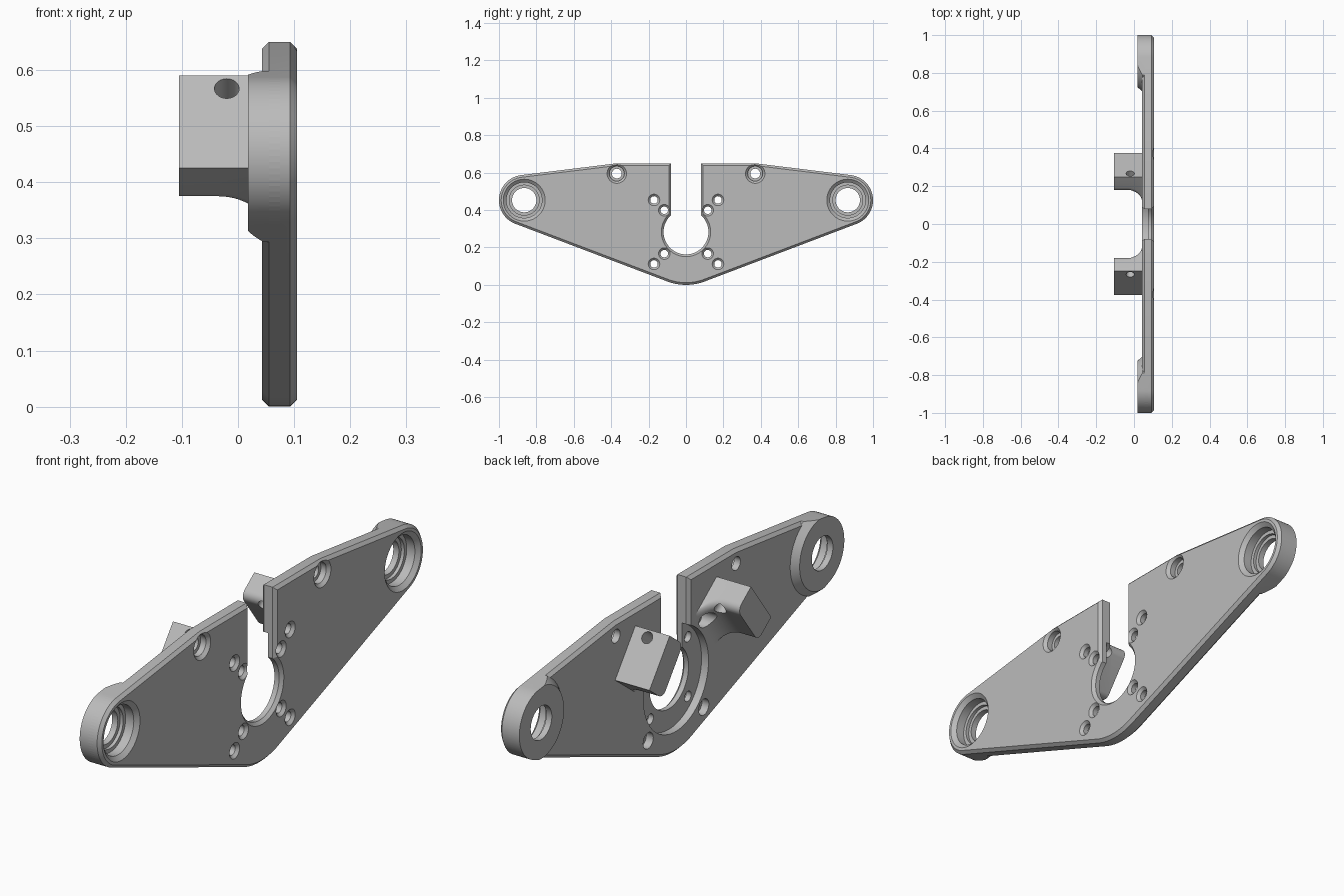
import bpy, bmesh
from math import cos, sin, acos, atan2, pi, sqrt, radians
from mathutils import Vector

if "Cube" in bpy.data.objects:
    bpy.data.objects.remove(bpy.data.objects["Cube"], do_unlink=True)

grey = bpy.data.materials.new("machined_grey")
grey.use_nodes = True
COLOUR = (0.5, 0.5, 0.5, 1)
grey.diffuse_color = COLOUR
grey.node_tree.nodes["Principled BSDF"].inputs["Base Color"].default_value = COLOUR

FRONT, BACK = 0.105, 0.043      # plate faces along x
HUB, HUB_R, KEY_R, SLOT = (0, 0.283), 0.283, 0.12, 0.08
END, END_R = (0.865, 0.453), 0.135
TOP_Z, TOP_Y = 0.65, 0.37


def loft(name, rings, chamfer=0):
    """Solid through matching rings of points, capped at both ends."""
    bm = bmesh.new()
    rows = [[bm.verts.new(p) for p in ring] for ring in rings]
    n = len(rows[0])
    for a, b in zip(rows, rows[1:]):
        for i in range(n):
            j = (i + 1) % n
            bm.faces.new((a[i], a[j], b[j], b[i]))
    caps = [bm.faces.new(rows[0]), bm.faces.new(rows[-1])]
    bmesh.ops.recalc_face_normals(bm, faces=bm.faces)
    if chamfer:
        edges = [e for f in caps for e in f.edges]
        bmesh.ops.bevel(bm, geom=edges, offset=chamfer, segments=1, affect='EDGES')
    mesh = bpy.data.meshes.new(name)
    bm.to_mesh(mesh)
    bm.free()
    mesh.materials.append(grey)
    obj = bpy.data.objects.new(name, mesh)
    bpy.context.collection.objects.link(obj)
    return obj


def turned(name, y, z, profile, n=48):
    """Solid of revolution about an x-parallel axis, profile of (x, radius)."""
    return loft(name, [[(x, y + r * cos(2 * pi * i / n), z + r * sin(2 * pi * i / n))
                        for i in range(n)] for x, r in profile])


def combine(body, tool, operation):
    mod = body.modifiers.new("combine", 'BOOLEAN')
    mod.operation, mod.solver, mod.object = operation, 'EXACT', tool
    bpy.context.view_layer.objects.active = body
    bpy.ops.object.modifier_apply(modifier=mod.name)
    bpy.data.objects.remove(tool, do_unlink=True)


def arc(c, r, a, b, n):
    return [(c[0] + r * cos(a + (b - a) * i / n), c[1] + r * sin(a + (b - a) * i / n))
            for i in range(n + 1)]


def outline():
    """Winged plate outline with the keyhole slot, as (y, z) points."""
    dy, dz = END[0] - HUB[0], END[1] - HUB[1]
    low = atan2(dz, dy) - acos((HUB_R - END_R) / sqrt(dy * dy + dz * dz))
    py, pz = TOP_Y - END[0], TOP_Z - END[1]
    high = atan2(pz, py) - acos(END_R / sqrt(py * py + pz * pz))
    half = arc(HUB, HUB_R, -pi / 2, low, 8) + arc(END, END_R, low, high, 32)
    half += [(TOP_Y, TOP_Z), (SLOT, TOP_Z)]
    half += arc(HUB, KEY_R, acos(SLOT / KEY_R), -pi / 2, 28)
    return half + [(-y, z) for y, z in half[-2:0:-1]]


def prism(name, x0, x1, chamfer=0):
    return loft(name, [[(x, y, z) for y, z in outline()] for x in (x0, x1)], chamfer)


# Slanted lug: outer face from low corner to high corner, thickness going inwards
LOW, HIGH = Vector((0.375, 0.425)), Vector((0.25, 0.59))
ALONG = (HIGH - LOW).normalized()
INWARD = Vector((-ALONG.y, ALONG.x))
THICK, ROUND, FILLET = 0.103, 0.03, 0.08


def lug_ring(x, side):
    start = BACK - FILLET
    d = min(max(x - start, 0), FILLET)
    t = THICK + FILLET - sqrt(FILLET ** 2 - d ** 2)
    points = [LOW, HIGH]
    c = HIGH + INWARD * (t - ROUND) - ALONG * ROUND
    points += [c + ROUND * (ALONG * cos(a) + INWARD * sin(a))
               for a in (pi / 2 * i / 6 for i in range(7))]
    c = LOW + INWARD * (t - ROUND) + ALONG * ROUND
    points += [c + ROUND * (INWARD * cos(a) - ALONG * sin(a))
               for a in (pi / 2 * i / 6 for i in range(7))]
    return [(x, side * p.x, p.y) for p in points]


def lug(side):
    xs = [-0.105] + [BACK - FILLET + FILLET * sin(pi / 2 * i / 12) for i in range(13)]
    return loft("lug", [lug_ring(x, side) for x in xs + [BACK + 0.015]])


def lug_hole(side, x=-0.02, r=0.022, n=32):
    centre = HIGH - ALONG * 0.029
    rings = []
    for depth in (-0.04, 0.2):
        base = centre + INWARD * depth
        ring = []
        for i in range(n):
            p = base + ALONG * r * sin(2 * pi * i / n)
            ring.append((x + r * cos(2 * pi * i / n), side * p.x, p.y))
        rings.append(ring)
    return loft("lug_hole", rings)


# Main plate with chamfered rims
body = prism("bracket_plate", BACK, FRONT, 0.012)

# Bearing bosses on the back of both wing tips, and the lugs
for side in (1, -1):
    boss = turned("end_boss", side * END[0], END[1],
                  [(0.018, 0.14), (0.046, 0.165), (0.075, 0.165)], 96)
    combine(boss, prism("boss_trim", -0.1, 0.2), 'INTERSECT')
    combine(body, boss, 'UNION')
    combine(body, lug(side), 'UNION')

# Round recess on the back, around the keyhole
combine(body, turned("back_recess", HUB[0], HUB[1], [(0.0, 0.2), (0.073, 0.2)], 96), 'DIFFERENCE')

# Stepped bores, countersinks and cross holes
OUT = FRONT + 0.02
for side in (1, -1):
    combine(body, turned("bearing_bore", side * END[0], END[1],
            [(-0.05, 0.065), (0.042, 0.065), (0.042001, 0.08), (0.055, 0.08), (0.055001, 0.095),
             (0.09, 0.095), (FRONT, 0.112), (OUT, 0.112)], 64), 'DIFFERENCE')
    combine(body, turned("top_bore", side * 0.37, 0.595,
            [(-0.05, 0.026), (0.07, 0.026), (0.070001, 0.04), (0.093, 0.04),
             (FRONT, 0.052), (OUT, 0.052)]), 'DIFFERENCE')
    for up in (1, -1):
        combine(body, turned("inner_screw_hole", side * 0.116, HUB[1] + up * 0.116,
                [(0.03, 0.02), (0.094, 0.02), (FRONT, 0.031), (OUT, 0.031)], 32), 'DIFFERENCE')
        combine(body, turned("outer_screw_hole", side * 0.171, HUB[1] + up * 0.171,
                [(-0.02, 0.031), (0.073, 0.031), (0.073001, 0.02), (0.094, 0.02),
                 (FRONT, 0.031), (OUT, 0.031)], 32), 'DIFFERENCE')
    combine(body, lug_hole(side), 'DIFFERENCE')

bpy.ops.object.select_all(action='DESELECT')
body.select_set(True)
bpy.context.view_layer.objects.active = body
bpy.ops.object.shade_smooth_by_angle(angle=radians(25))
